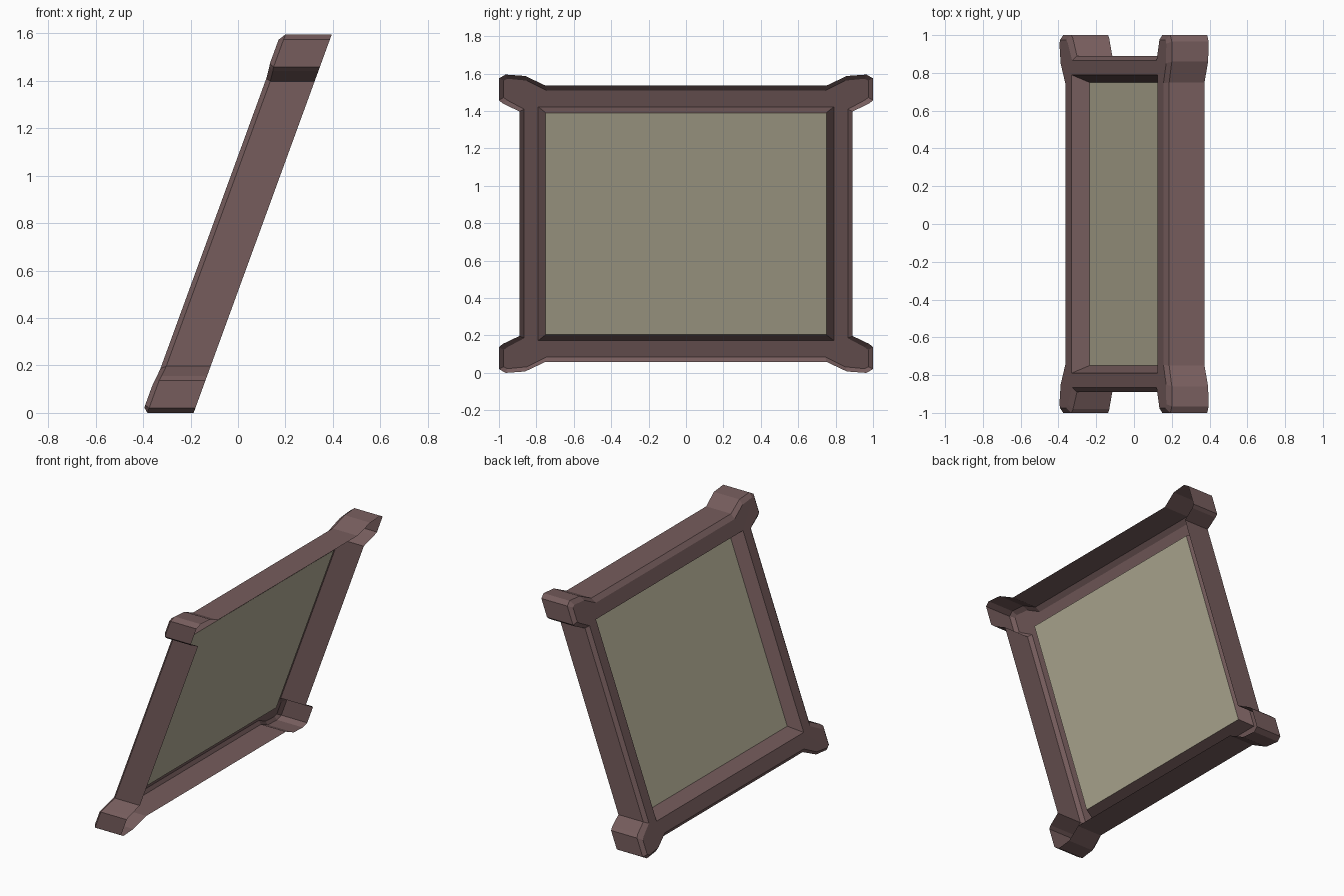
import bpy, bmesh

if "Cube" in bpy.data.objects:
    bpy.data.objects.remove(bpy.data.objects["Cube"])

H = 0.7975      # half height
LEAN = 0.365    # x shift per unit of height

# One quarter of the outline (y, height from middle); it is mirrored to all corners
OUTER = [(0.75, 0.738), (0.86, 0.79), (0.965, H), (1.0, 0.777),
         (1.0, 0.66), (0.98, 0.643), (0.89, 0.60)]
FACE = [(0.745, 0.712), (0.85, 0.765), (0.955, 0.775), (0.975, 0.765),
        (0.975, 0.675), (0.955, 0.66), (0.865, 0.612)]
BULGE = [0, 0.005, 0.008, 0.008, 0.008, 0.005, 0]   # corners stand slightly proud
N = len(OUTER)


def material(name, rgb):
    m = bpy.data.materials.new(name)
    m.diffuse_color = (*rgb, 1)
    m.use_nodes = True
    m.node_tree.nodes["Principled BSDF"].inputs["Base Color"].default_value = m.diffuse_color
    return m


def ring(bm, quarter, depths):
    """Closed loop of vertices: quarter outline mirrored around the four corners."""
    q = [(y, v, d) for (y, v), d in zip(quarter, depths)]
    pts = (q + [(y, -v, d) for y, v, d in reversed(q)]
           + [(-y, -v, d) for y, v, d in q]
           + [(-y, v, d) for y, v, d in reversed(q)])
    return [bm.verts.new((d + LEAN * v, y, v + H)) for y, v, d in pts]


def bridge(bm, a, b):
    n = len(a)
    for i in range(n):
        j = (i + 1) % n
        bm.faces.new((a[i], a[j], b[j], b[i]))


def finish(bm, name, mat):
    mesh = bpy.data.meshes.new(name)
    bm.to_mesh(mesh)
    bm.free()
    mesh.materials.append(mat)
    ob = bpy.data.objects.new(name, mesh)
    bpy.context.collection.objects.link(ob)
    return ob


# Frame: open-backed shell with outer wall, chamfer, front face and inner slope
bm = bmesh.new()
back = ring(bm, OUTER, [0.104] * N)
edge = ring(bm, OUTER, [-0.083 - b for b in BULGE])
face = ring(bm, FACE, [-0.104 - b for b in BULGE])
inner = ring(bm, [(0.79, 0.625)], [-0.104])
sill = ring(bm, [(0.75, 0.593)], [-0.02])
bridge(bm, back, edge)
bridge(bm, edge, face)
bridge(bm, inner, sill)

# Front face: one strip per side, split at the outer corners
splits = [2, 2 * N - 3, 2 * N + 2, 4 * N - 3]
for k in range(4):
    a, b = splits[k], splits[(k + 1) % 4]
    count = (b - a) % (4 * N)
    strip = [face[(a + i) % (4 * N)] for i in range(count + 1)]
    bm.faces.new(strip + [inner[(k + 1) % 4], inner[k]])
bmesh.ops.recalc_face_normals(bm, faces=bm.faces)
if sum(f.normal.x * f.calc_area() for f in bm.faces) > 0:
    bmesh.ops.reverse_faces(bm, faces=bm.faces)
finish(bm, "frame", material("frame_brown", (0.18, 0.108, 0.108)))

# Panel: flat sheet set into the frame
bm = bmesh.new()
bm.faces.new(reversed(ring(bm, [(0.75, 0.593)], [-0.02])))
bmesh.ops.recalc_face_normals(bm, faces=bm.faces)
finish(bm, "panel", material("panel_beige", (0.46, 0.43, 0.31)))
